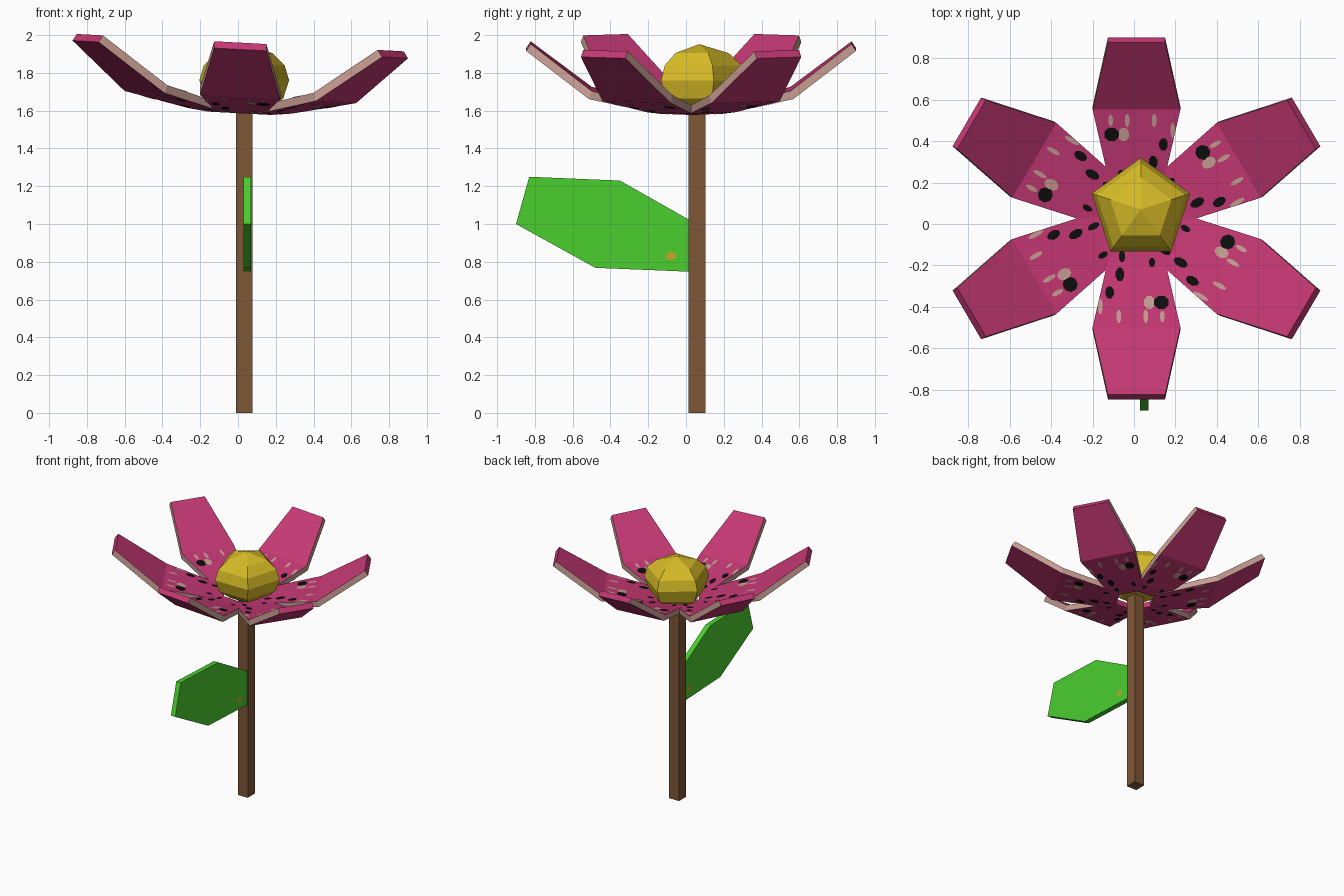
import bpy, bmesh, math
from mathutils import Vector

if "Cube" in bpy.data.objects:
    bpy.data.objects.remove(bpy.data.objects["Cube"])

def material(name, rgb):
    m = bpy.data.materials.new(name)
    m.diffuse_color = (*rgb, 1)
    m.use_nodes = True
    m.node_tree.nodes["Principled BSDF"].inputs["Base Color"].default_value = m.diffuse_color
    return m

PINK = material("petal pink", (0.56, 0.04, 0.175))
TAN = material("petal edge tan", (0.58, 0.34, 0.29))
BLACK = material("spot black", (0.004, 0.004, 0.004))
YELLOW = material("centre yellow", (0.68, 0.50, 0.02))
BROWN = material("stem brown", (0.21, 0.095, 0.037))
GREEN = material("leaf green", (0.07, 0.62, 0.028))
ORANGE = material("leaf spot orange", (0.6, 0.38, 0.02))

def build(name, verts, faces, mats, indices=None, recalc=True):
    me = bpy.data.meshes.new(name)
    me.from_pydata([tuple(v) for v in verts], [], faces)
    for m in mats:
        me.materials.append(m)
    if indices:
        for p, i in zip(me.polygons, indices):
            p.material_index = i
    if recalc:
        bm = bmesh.new()
        bm.from_mesh(me)
        bmesh.ops.recalc_face_normals(bm, faces=bm.faces)
        bm.to_mesh(me)
        bm.free()
    ob = bpy.data.objects.new(name, me)
    bpy.context.collection.objects.link(ob)
    return ob

def prism(name, a, b, mat):
    n = len(a)
    faces = [list(range(n)), list(range(2 * n - 1, n - 1, -1))]
    faces += [[i, (i + 1) % n, n + (i + 1) % n, n + i] for i in range(n)]
    return build(name, a + b, faces, [mat])

# Square stem
sq = [(-0.01, 0.013), (0.078, 0.013), (0.078, 0.103), (-0.01, 0.103)]
prism("stem", [(x, y, 0) for x, y in sq], [(x, y, 1.605) for x, y in sq], BROWN)

# Flat leaf with a small spot on both sides
outline = [(0.03, 1.015), (-0.35, 1.23), (-0.83, 1.25),
           (-0.90, 1.0), (-0.48, 0.768), (0.03, 0.747)]
prism("leaf", [(0.03, y, z) for y, z in outline],
      [(0.07, y, z) for y, z in outline], GREEN)
for side, x in (("right", 0.072), ("left", 0.028)):
    ring = [(x, -0.08 + 0.03 * math.cos(k * math.pi / 4),
             0.83 + 0.022 * math.sin(k * math.pi / 4)) for k in range(8)]
    if side == "left":
        ring.reverse()
    build("leaf_spot_" + side, ring, [list(range(8))], [ORANGE], recalc=False)

# Five-sided faceted flower centre
rings = [(0.13, 1.60), (0.217, 1.665), (0.25, 1.76), (0.225, 1.84), (0.155, 1.905)]
cv = [(0.033 + r * math.cos(math.radians(90 + 72 * k)),
       0.07 + r * math.sin(math.radians(90 + 72 * k)), z)
      for r, z in rings for k in range(5)]
cf = [[5 * j + k, 5 * j + (k + 1) % 5, 5 * j + 5 + (k + 1) % 5, 5 * j + 5 + k]
      for j in range(4) for k in range(5)]
cv += [(0.033, 0.07, 1.585), (0.033, 0.07, 1.952)]
cf += [[(k + 1) % 5, k, 25] for k in range(5)]
cf += [[20 + k, 20 + (k + 1) % 5, 26] for k in range(5)]
build("flower_centre", cv, cf, [YELLOW])

# Petal section: radius, height, half width on the upper and lower surfaces
TOP = [(0.12, 1.625, 0.115), (0.22, 1.64, 0.14), (0.545, 1.715, 0.212), (0.88, 1.96, 0.138)]
BOTTOM = [(0.125, 1.586, 0.115), (0.225, 1.599, 0.14), (0.56, 1.672, 0.212), (0.905, 1.924, 0.138)]

# Spots: distance out, sideways, half length, half width, colour
SPOTS = [(0.42, 0.12, 0.035, 0.038, BLACK), (0.42, 0.062, 0.035, 0.028, TAN),
         (0.37, -0.13, 0.033, 0.022, BLACK), (0.28, -0.08, 0.036, 0.022, BLACK),
         (0.19, -0.07, 0.03, 0.016, BLACK), (0.22, 0.075, 0.025, 0.015, BLACK),
         (0.49, 0.045, 0.035, 0.012, TAN), (0.49, 0.125, 0.03, 0.012, TAN),
         (0.49, -0.085, 0.035, 0.012, TAN), (0.44, -0.175, 0.04, 0.012, TAN)]

def height(prof, r):
    for (r0, z0, _), (r1, z1, _) in zip(prof, prof[1:]):
        if r <= r1:
            return z0 + (z1 - z0) * (r - r0) / (r1 - r0)
    return prof[-1][1]

def place(u, v, z, ang, s):
    # turn about the flower axis, with the whole flower leaning slightly right
    c, sn = math.cos(ang), math.sin(ang)
    x, y = u * s * c - v * sn, u * s * sn + v * c
    return Vector((0.012 + x, 0.027 + y * 0.985, z - 0.053 * x))

for n in range(6):
    deg = 30 + 60 * n
    ang = math.radians(deg)
    s = 0.98 if deg % 180 == 90 else 1.045
    # Bent petal with tan side edges
    pv = []
    for t, b in zip(TOP, BOTTOM):
        pv += [place(t[0], -t[2], t[1], ang, s), place(t[0], t[2], t[1], ang, s),
               place(b[0], b[2], b[1], ang, s), place(b[0], -b[2], b[1], ang, s)]
    pf, mi = [[0, 1, 2, 3], [15, 14, 13, 12]], [0, 0]
    for j in range(3):
        for k in range(4):
            a, b = 4 * j + k, 4 * j + (k + 1) % 4
            pf.append([a, b, b + 4, a + 4])
            mi.append(1 if k in (1, 3) else 0)
    build(f"petal_{n + 1}", pv, pf, [PINK, TAN], mi)
    # Painted spots on both surfaces
    for side, prof, off in (("upper", TOP, 0.002), ("lower", BOTTOM, -0.002)):
        verts, faces, ids = [], [], []
        for u, v, a, b, mat in SPOTS:
            start = len(verts)
            for k in range(8):
                t = (k + 0.5) * math.pi / 4
                r = u + a * math.cos(t)
                verts.append(place(r, v + b * math.sin(t), height(prof, r) + off, ang, s))
            f = list(range(start, start + 8))
            faces.append(f if off > 0 else f[::-1])
            ids.append(0 if mat is BLACK else 1)
        build(f"petal_{n + 1}_spots_{side}", verts, faces, [BLACK, TAN], ids, recalc=False)
